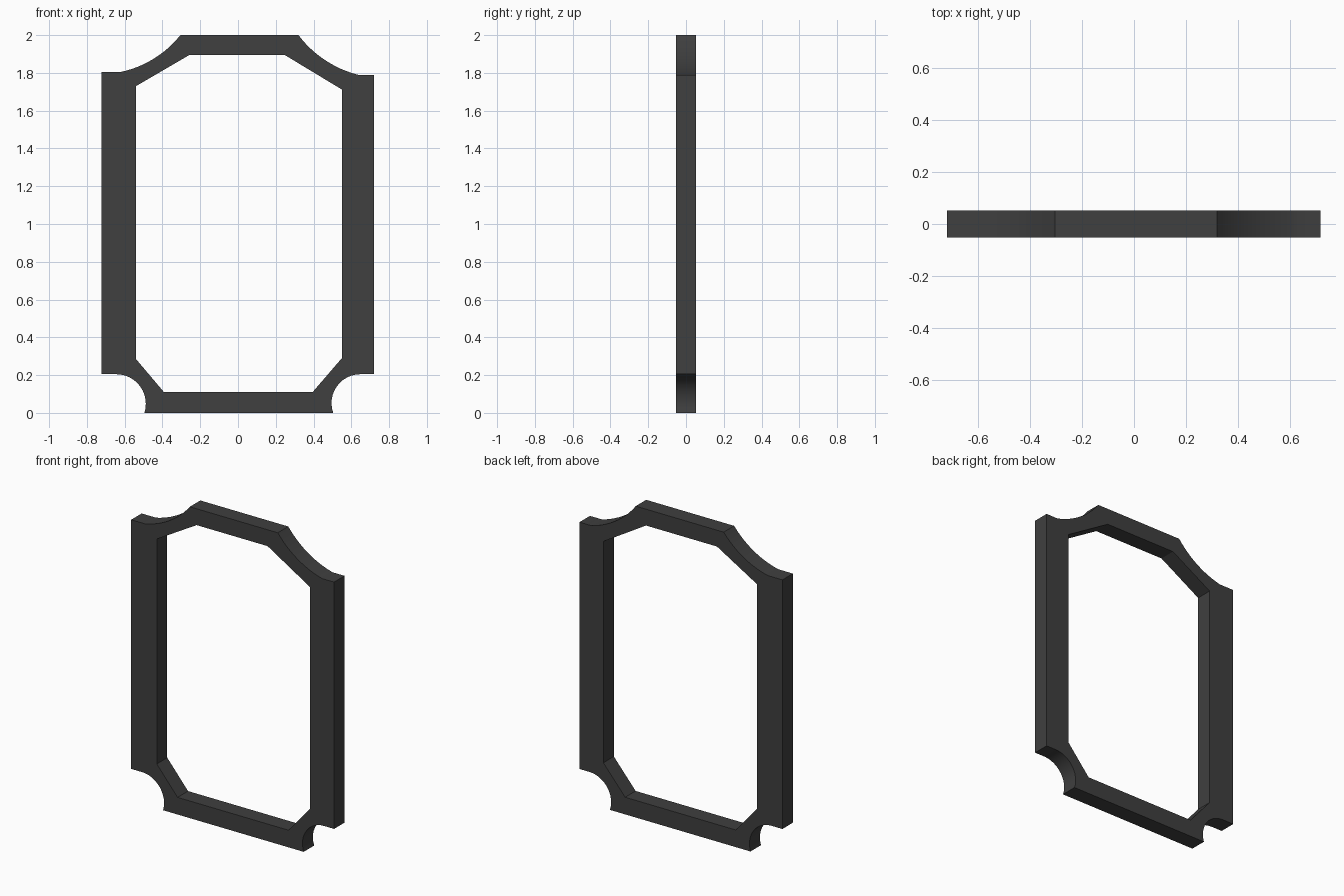
import bpy, bmesh, math
from mathutils import Vector

if "Cube" in bpy.data.objects:
    bpy.data.objects.remove(bpy.data.objects["Cube"])

HALF_DEPTH = 0.053


def circle_arc(cx, cz, r, a0, a1, n=12):
    # points on a circle between two angles in degrees
    return [(cx + r * math.cos(math.radians(a0 + (a1 - a0) * i / n)),
             cz + r * math.sin(math.radians(a0 + (a1 - a0) * i / n))) for i in range(n + 1)]


def sag_arc(p, q, sag, n=12):
    # circular arc from p to q, bulging by sag to the left of the p-q direction
    p, q = Vector(p), Vector(q)
    d = q - p
    c = d.length
    r = (c * c / 4 + sag * sag) / (2 * sag)
    nrm = Vector((-d.y, d.x)).normalized()
    centre = (p + q) / 2 - nrm * (r - sag)
    half = math.asin(c / 2 / r)
    pts = []
    for i in range(n + 1):
        t = half - 2 * half * i / n
        v = nrm * math.cos(t) - d.normalized() * math.sin(t)
        pts.append(tuple(centre + v * r))
    return pts


# outer outline, counter-clockwise from the bottom left
outer = circle_arc(0.648, 0.052, 0.153, 200, 90)
outer += [(0.72, 0.205), (0.72, 1.79)]
outer += sag_arc((0.635, 1.79), (0.32, 2.0), 0.032)
outer += sag_arc((-0.305, 2.0), (-0.62, 1.805), 0.032)
outer += [(-0.722, 1.805), (-0.722, 0.205)]
outer += circle_arc(-0.645, 0.048, 0.157, 90, -18)
# square off the foot line on z = 0
outer = [(x, 0.0 if z < 0.005 else z) for x, z in outer]

# octagonal opening
inner = [(-0.392, 0.11), (0.395, 0.11), (0.55, 0.29), (0.55, 1.712),
         (0.247, 1.895), (-0.257, 1.895), (-0.54, 1.73), (-0.54, 0.285)]

bm = bmesh.new()
edges = []
for loop in (outer, inner):
    vs = [bm.verts.new((x, -HALF_DEPTH, z)) for x, z in loop]
    edges += [bm.edges.new((vs[i], vs[(i + 1) % len(vs)])) for i in range(len(vs))]
bmesh.ops.triangle_fill(bm, edges=edges, use_beauty=True, use_dissolve=False)
ext = bmesh.ops.extrude_face_region(bm, geom=bm.faces[:], use_keep_orig=True)
bmesh.ops.translate(bm, vec=(0, 2 * HALF_DEPTH, 0),
                    verts=[g for g in ext["geom"] if isinstance(g, bmesh.types.BMVert)])
bmesh.ops.recalc_face_normals(bm, faces=bm.faces[:])
me = bpy.data.meshes.new("frame")
bm.to_mesh(me)
bm.free()

frame = bpy.data.objects.new("frame", me)
bpy.context.collection.objects.link(frame)
mat = bpy.data.materials.new("dark grey")
mat.diffuse_color = (0.05, 0.05, 0.05, 1)
mat.use_nodes = True
mat.node_tree.nodes["Principled BSDF"].inputs["Base Color"].default_value = mat.diffuse_color
me.materials.append(mat)

bpy.context.view_layer.objects.active = frame
frame.select_set(True)
bpy.ops.object.shade_smooth_by_angle(angle=math.radians(25))
